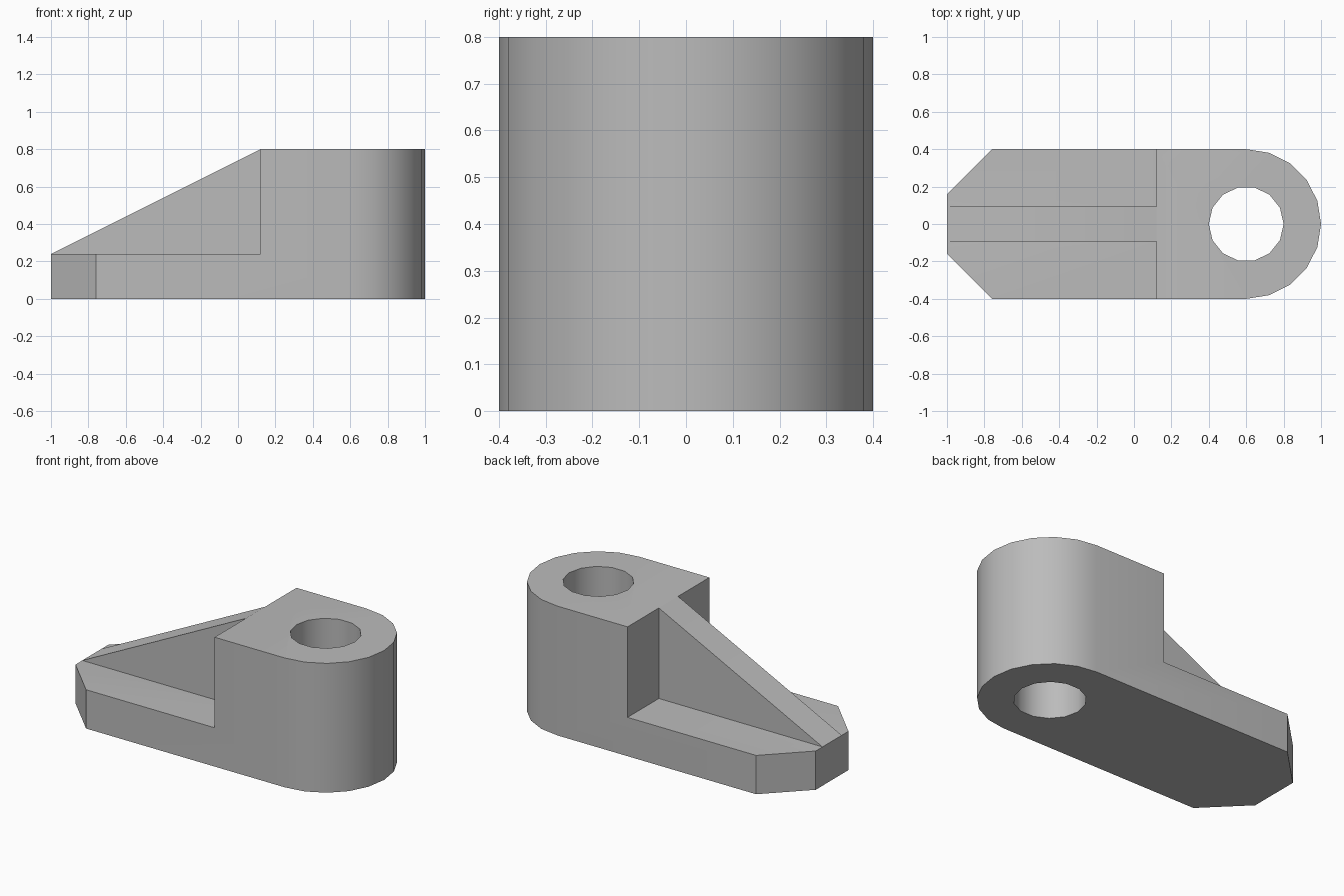
import bpy, bmesh, math
from mathutils import Vector

default = bpy.data.objects.get("Cube")
if default:
    bpy.data.objects.remove(default, do_unlink=True)

HALF, TOP, BASE = 0.4, 0.8, 0.24      # half width, full height, base thickness
EYE_X, STEP_X, RIB = 0.6, 0.12, 0.094  # bore centre, step position, half rib width

grey = bpy.data.materials.new("plain_grey")
grey.use_nodes = True
colour = (0.5, 0.5, 0.5, 1)
grey.diffuse_color = colour
grey.node_tree.nodes["Principled BSDF"].inputs["Base Color"].default_value = colour


def arc(radius, start, end, steps):
    """Points on a circle about the bore axis."""
    angles = [start + (end - start) * i / steps for i in range(steps + 1)]
    return [(EYE_X + radius * math.cos(a), radius * math.sin(a)) for a in angles]


def prism(name, outline, z0, z1):
    """Extrude a plan outline between two heights."""
    bm = bmesh.new()
    face = bm.faces.new([bm.verts.new((x, y, z0)) for x, y in outline])
    top = bmesh.ops.extrude_face_region(bm, geom=[face])["geom"]
    verts = [v for v in top if isinstance(v, bmesh.types.BMVert)]
    bmesh.ops.translate(bm, verts=verts, vec=(0, 0, z1 - z0))
    bmesh.ops.recalc_face_normals(bm, faces=bm.faces)
    mesh = bpy.data.meshes.new(name)
    bm.to_mesh(mesh)
    bm.free()
    mesh.materials.append(grey)
    obj = bpy.data.objects.new(name, mesh)
    bpy.context.collection.objects.link(obj)
    return obj


# Body: chamfered toe, straight sides and rounded eye
outline = [(-1, 0.16), (-1, -0.16), (-0.76, -HALF)]
outline += arc(HALF, -math.pi / 2, math.pi / 2, 10) + [(-0.76, HALF)]
bracket = prism("bracket_body", outline, 0, TOP)

# Sloping top from the step down to the toe
bm = bmesh.new()
bm.from_mesh(bracket.data)
slope = Vector((STEP_X + 1, 0, TOP - BASE))
bmesh.ops.bisect_plane(bm, geom=bm.verts[:] + bm.edges[:] + bm.faces[:],
                       plane_co=(-1, 0, BASE), plane_no=(-slope.z, 0, slope.x),
                       clear_outer=True)
bmesh.ops.holes_fill(bm, edges=[e for e in bm.edges if e.is_boundary])
bmesh.ops.recalc_face_normals(bm, faces=bm.faces)
bm.to_mesh(bracket.data)
bm.free()

# Cutters: the bore and the pocket on each side of the rib
cutters = [prism("bore_cutter", arc(0.2, 0, math.tau, 14)[:-1], -0.1, 1)]
for side, name in ((1, "left"), (-1, "right")):
    plan = [(x, side * y) for x, y in
            ((-1.2, RIB), (STEP_X, RIB), (STEP_X, 0.6), (-1.2, 0.6))]
    cutters.append(prism(name + "_pocket_cutter", plan, BASE, 1))

bpy.ops.object.select_all(action="DESELECT")
bracket.select_set(True)
bpy.context.view_layer.objects.active = bracket
for cutter in cutters:
    cutter.hide_render = True
    cut = bracket.modifiers.new(cutter.name, "BOOLEAN")
    cut.operation, cut.solver, cut.object = "DIFFERENCE", "EXACT", cutter
    bpy.ops.object.modifier_apply(modifier=cut.name)
    bpy.data.objects.remove(cutter, do_unlink=True)

# Smooth round walls, crisp edges elsewhere
bpy.ops.object.shade_smooth_by_angle(angle=math.radians(30))
